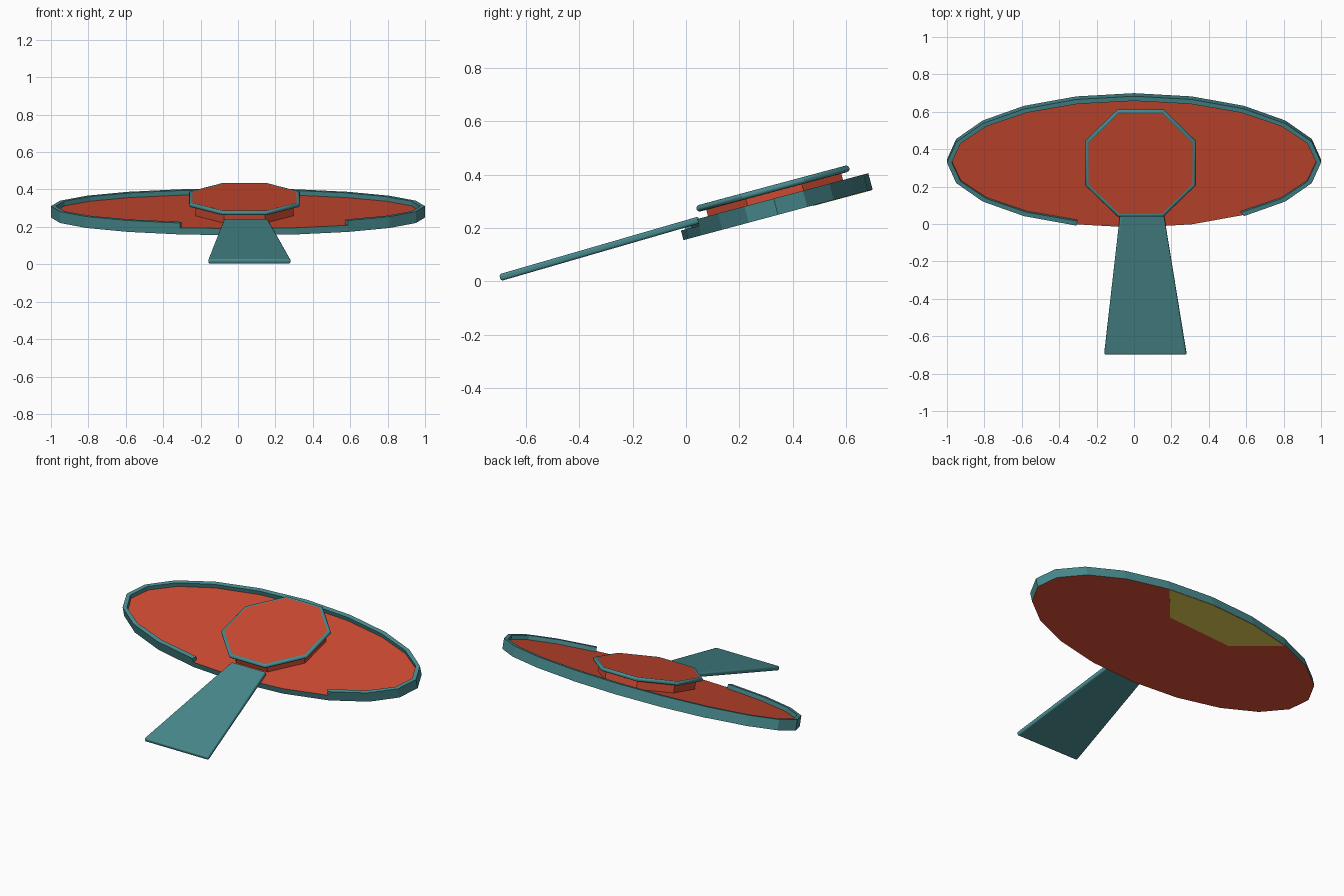
import bpy, bmesh, math
from mathutils import Matrix, Vector

if "Cube" in bpy.data.objects:
    bpy.data.objects.remove(bpy.data.objects["Cube"])

def srgb(r, g, b):
    f = lambda c: (c / 255 / 12.92) if c < 10 else ((c / 255 + 0.055) / 1.055) ** 2.4
    return (f(r), f(g), f(b), 1)

def mat(name, rgb):
    m = bpy.data.materials.new(name)
    m.diffuse_color = srgb(*rgb)
    m.use_nodes = True
    m.node_tree.nodes["Principled BSDF"].inputs["Base Color"].default_value = m.diffuse_color
    return m

RED = mat("brick_red", (205, 74, 49))
TEAL = mat("teal", (72, 138, 142))
OLIVE = mat("mustard", (214, 192, 82))

# Everything on the dish lives in a frame tilted 15 degrees
TILT = Matrix.Translation((0, 0.345, 0.25)) @ Matrix.Rotation(math.radians(15), 4, 'X')

def finish(name, bm, mats, matrix=None):
    bmesh.ops.recalc_face_normals(bm, faces=bm.faces)
    if matrix:
        bm.transform(matrix)
    me = bpy.data.meshes.new(name)
    bm.to_mesh(me)
    bm.free()
    for m in mats:
        me.materials.append(m)
    ob = bpy.data.objects.new(name, me)
    bpy.context.collection.objects.link(ob)
    return ob

def prism(name, pts, z0, z1, mats, side_index=0, matrix=TILT):
    """Extruded outline; the sides may use another material."""
    bm = bmesh.new()
    lo = [bm.verts.new((x, y, z0)) for x, y in pts]
    hi = [bm.verts.new((x, y, z1)) for x, y in pts]
    bm.faces.new(lo)
    bm.faces.new(hi)
    n = len(pts)
    for i in range(n):
        j = (i + 1) % n
        bm.faces.new((lo[i], lo[j], hi[j], hi[i])).material_index = side_index
    return finish(name, bm, mats, matrix)

def sweep(name, sections, closed, mats):
    """Skin a list of matching cross-section rings."""
    bm = bmesh.new()
    rings = [[bm.verts.new(p) for p in s] for s in sections]
    n, k = len(rings), len(rings[0])
    for i in range(n if closed else n - 1):
        a, b = rings[i], rings[(i + 1) % n]
        for j in range(k):
            bm.faces.new((a[j], a[(j + 1) % k], b[(j + 1) % k], b[j]))
    if not closed:
        bm.faces.new(rings[0])
        bm.faces.new(rings[-1])
    return finish(name, bm, mats, TILT)

A, B, FLOOR, TOP = 1.0, 0.367, 0.037, 0.063
def oval(i, inset=0.0):
    t = math.tau * i / 20
    return ((A - inset) * math.cos(t), (B - inset) * math.sin(t))

# Oval dish: red floor and underside, teal outer wall
prism("dish", [oval(i) for i in range(20)], 0, FLOOR, [RED, TEAL], 1)

# Raised rim, open at the front where the ramp passes
rim = []
for i in range(17, 35):
    (ox, oy), (ix, iy) = oval(i), oval(i, 0.026)
    rim.append([(ox, oy, FLOOR), (ox, oy, TOP), (ix, iy, TOP), (ix, iy, FLOOR)])
sweep("dish_rim", rim, False, [TEAL])

# Mustard patch under the back of the dish
patch = [oval(i, 0.002) for i in (4, 5, 6, 7)] + [(-0.298, 0.138), (0.156, 0.164)]
prism("underside_patch", patch, -0.002, 0.001, [OLIVE])

# Octagonal platform: pedestal, top plate and rounded edge tube
CX, CV = 0.035, 0.007
def octagon(apothem):
    r = apothem / math.cos(math.pi / 8)
    return [(CX + r * math.cos(math.tau * (i + 0.5) / 8),
             CV + r * math.sin(math.tau * (i + 0.5) / 8)) for i in range(8)]

prism("platform_pedestal", octagon(0.262), FLOOR - 0.005, 0.095, [RED])
prism("platform_top", octagon(0.284), 0.09, 0.111, [RED])
R = 0.0125
profile = [(R * math.cos(math.tau * k / 12), R * math.sin(math.tau * k / 12)) for k in range(12)]
loops = [octagon(0.284 + d) for d, h in profile]
tube = [[(*loops[k][i], 0.1 + profile[k][1]) for k in range(12)] for i in range(8)]
edge = sweep("platform_edge", tube, True, [TEAL])

# Ramp: flared slab with rounded edges, from the platform to the ground
start, end = Vector((0, 0.05, 0.231)), Vector((0, -0.697, 0.0145))
d = end - start
ramp_matrix = Matrix.Translation(start) @ Matrix.Rotation(math.atan2(d.z, d.y) + math.pi, 4, 'X')
L = d.length
ramp = prism("ramp", [(-0.075, 0), (0.16, 0), (0.282, -L), (-0.16, -L)],
             -0.013, 0.013, [TEAL], 0, ramp_matrix)
bev = ramp.modifiers.new("round_edges", 'BEVEL')
bev.width = 0.009
bev.segments = 3

# Smooth only the rounded parts
for ob in (edge, ramp):
    bpy.ops.object.select_all(action='DESELECT')
    ob.select_set(True)
    bpy.context.view_layer.objects.active = ob
    bpy.ops.object.shade_smooth_by_angle(angle=math.radians(35))
